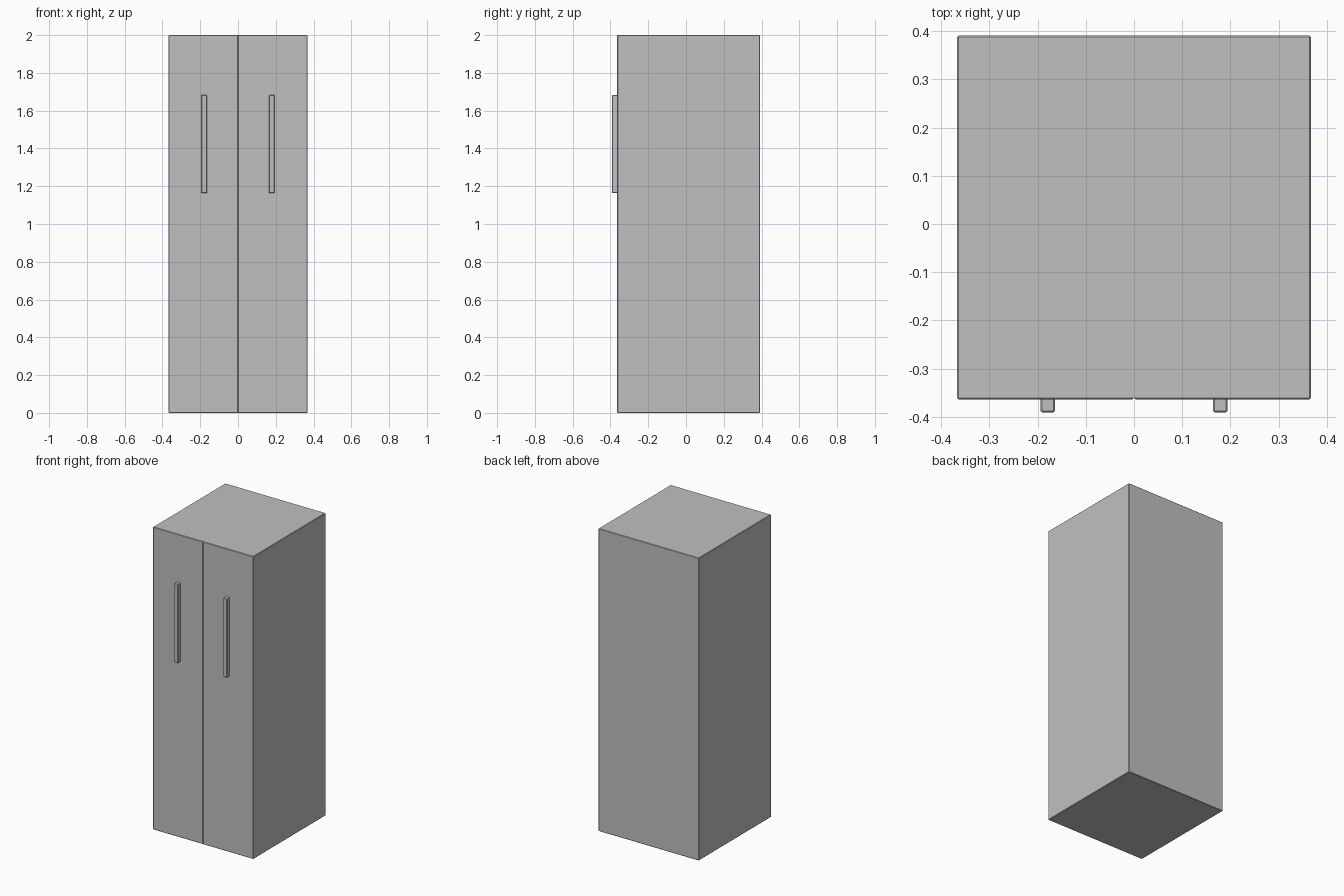
import bpy, bmesh

if "Cube" in bpy.data.objects:
    bpy.data.objects.remove(bpy.data.objects["Cube"])

grey = bpy.data.materials.new("light_grey")
grey.diffuse_color = (0.53, 0.53, 0.53, 1)
grey.use_nodes = True
grey.node_tree.nodes["Principled BSDF"].inputs["Base Color"].default_value = grey.diffuse_color


def bevelled_box(name, lo, hi, width, keep_edge=lambda mid: True):
    """Box from corner to corner, bevelled on the edges the rule accepts."""
    bm = bmesh.new()
    bmesh.ops.create_cube(bm, size=1)
    for v in bm.verts:
        for i in range(3):
            v.co[i] = hi[i] if v.co[i] > 0 else lo[i]
    edges = [e for e in bm.edges
             if keep_edge((e.verts[0].co + e.verts[1].co) / 2)]
    bmesh.ops.bevel(bm, geom=edges, offset=width, segments=1,
                    affect='EDGES', profile=0.5)
    bmesh.ops.recalc_face_normals(bm, faces=bm.faces)
    mesh = bpy.data.meshes.new(name)
    bm.to_mesh(mesh)
    bm.free()
    mesh.materials.append(grey)
    obj = bpy.data.objects.new(name, mesh)
    bpy.context.collection.objects.link(obj)
    return obj


FRONT, BACK, HALF = -0.364, 0.391, 0.367


# Centre edges stay sharp, except the front seam between the doors
def outer_or_seam(mid):
    return abs(mid.x) > 0.01 or (mid.y < FRONT + 0.01 and 0.5 < mid.z < 1.5)


for side, s in (("left", -1), ("right", 1)):
    # cabinet half with its door front
    xs = sorted((0, s * HALF))
    bevelled_box(side + "_cabinet", (xs[0], FRONT, 0), (xs[1], BACK, 2),
                 0.003, outer_or_seam)
    # vertical bar handle
    xs = sorted((s * 0.164, s * 0.194))
    bevelled_box(side + "_handle", (xs[0], -0.391, 1.163),
                 (xs[1], FRONT + 0.004, 1.683), 0.003)
